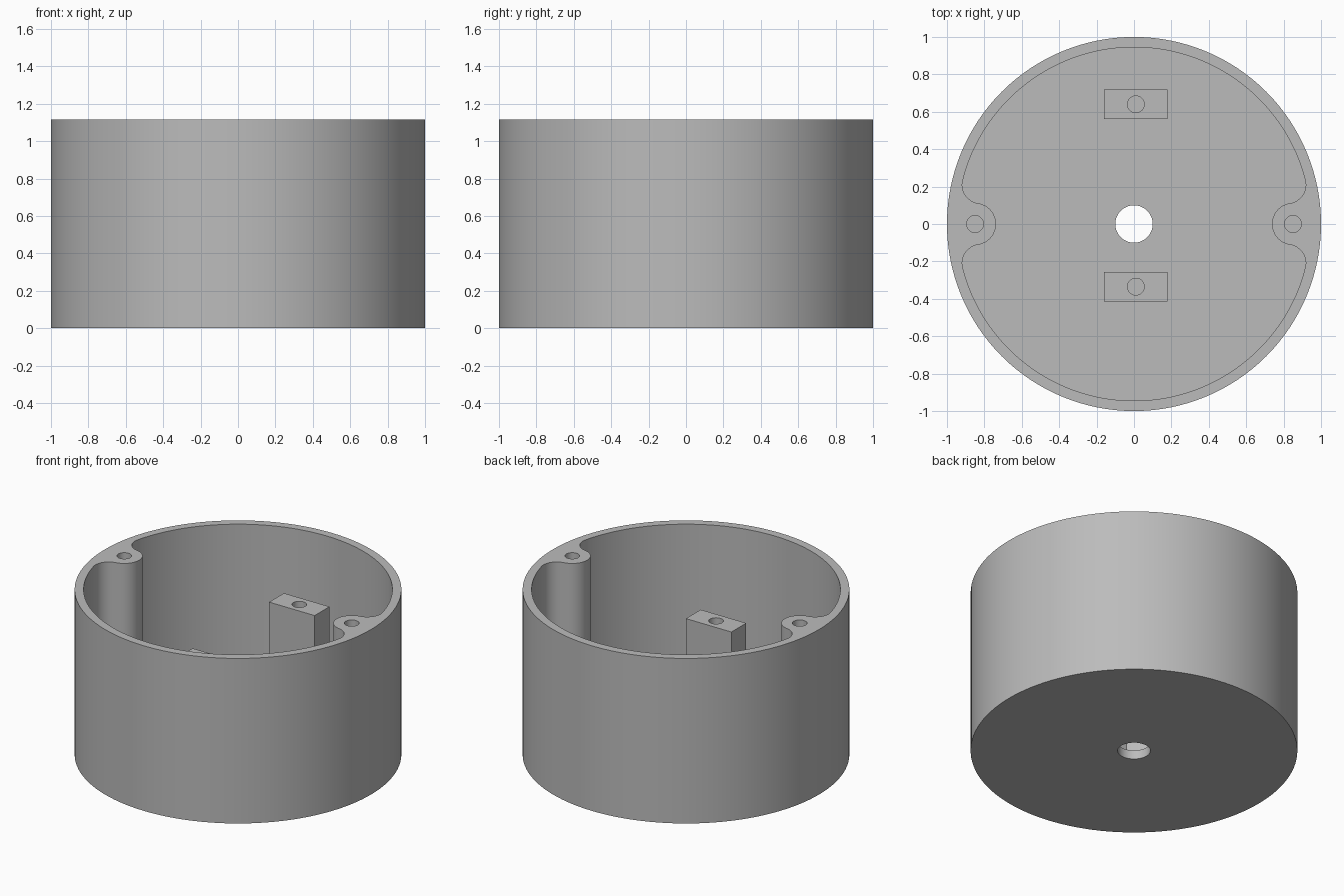
import bpy, bmesh
from math import cos, sin, pi, hypot, atan2, acos, radians

HEIGHT, FLOOR = 1.115, 0.06
INNER_R, BOSS_X, BOSS_R, FILLET_R = 0.945, 0.85, 0.112, 0.1
SCREW_R = 0.045

if "Cube" in bpy.data.objects:
    bpy.data.objects.remove(bpy.data.objects["Cube"], do_unlink=True)

grey = bpy.data.materials.new("matte_grey")
grey.use_nodes = True
colour = (0.5, 0.5, 0.5, 1)
grey.diffuse_color = colour
grey.node_tree.nodes["Principled BSDF"].inputs["Base Color"].default_value = colour


def arc(cx, cy, r, a0, a1, steps):
    return [(cx + r * cos(a0 + (a1 - a0) * i / steps),
             cy + r * sin(a0 + (a1 - a0) * i / steps)) for i in range(steps + 1)]


def circle(cx, cy, r, steps):
    return arc(cx, cy, r, 0, 2 * pi, steps)[:-1]


def prism(name, outline, z0, z1):
    """Extrude a closed outline between two heights."""
    bm = bmesh.new()
    face = bm.faces.new([bm.verts.new((x, y, z0)) for x, y in outline])
    top = bmesh.ops.extrude_face_region(bm, geom=[face])["geom"]
    verts = [v for v in top if isinstance(v, bmesh.types.BMVert)]
    bmesh.ops.translate(bm, verts=verts, vec=(0, 0, z1 - z0))
    bmesh.ops.recalc_face_normals(bm, faces=bm.faces)
    mesh = bpy.data.meshes.new(name)
    bm.to_mesh(mesh)
    bm.free()
    mesh.materials.append(grey)
    obj = bpy.data.objects.new(name, mesh)
    bpy.context.collection.objects.link(obj)
    return obj


def select(obj):
    bpy.ops.object.select_all(action="DESELECT")
    obj.select_set(True)
    bpy.context.view_layer.objects.active = obj


def cut(obj, outline, z0, z1):
    """Subtract an extruded outline and discard the cutter."""
    cutter = prism("cutter", outline, z0, z1)
    cutter.hide_render = True
    mod = obj.modifiers.new("cut", "BOOLEAN")
    mod.operation, mod.solver, mod.object = "DIFFERENCE", "EXACT", cutter
    select(obj)
    bpy.ops.object.modifier_apply(modifier=mod.name)
    bpy.data.objects.remove(cutter, do_unlink=True)


def smooth(obj):
    select(obj)
    bpy.ops.object.shade_smooth_by_angle(angle=radians(30))


# Pocket outline: wall arc, with fillets blending into a screw boss at each side
reach = INNER_R - FILLET_R
gap = BOSS_R + FILLET_R
turn = acos((reach ** 2 + BOSS_X ** 2 - gap ** 2) / (2 * reach * BOSS_X))
fx, fy = reach * cos(turn), reach * sin(turn)
touch = atan2(fy, fx - BOSS_X)

boss = arc(BOSS_X, 0, BOSS_R, 2 * pi - touch, touch, 24)
fillet = arc(fx, fy, FILLET_R, touch - pi, turn, 12)
wall = arc(0, 0, INNER_R, turn, pi - turn, 80)
lower_fillet = [(x, -y) for x, y in reversed(fillet)]
half = boss[1:-1] + fillet[:-1] + wall[:-1]
half = lower_fillet[1:] + half
pocket = half + [(-x, -y) for x, y in half]

# Round housing with its pocket, cable hole and blind screw holes
housing = prism("housing", circle(0, 0, 1, 128), 0, HEIGHT)
cut(housing, pocket, FLOOR, HEIGHT + 0.1)
cut(housing, circle(0, 0, 0.1, 48), -0.1, FLOOR + 0.1)
for side in (-1, 1):
    cut(housing, circle(side * BOSS_X, 0, SCREW_R, 32), HEIGHT - 0.5, HEIGHT + 0.1)
smooth(housing)

# Two mounting posts standing on the floor, each with a blind screw hole
for name, y in (("back_post", 0.64), ("front_post", -0.335)):
    x0, x1, d, top = -0.16, 0.18, 0.079, 0.772
    post = prism(name, [(x0, y - d), (x1, y - d), (x1, y + d), (x0, y + d)], FLOOR, top)
    cut(post, circle(0.01, y, SCREW_R, 32), top - 0.4, top + 0.1)
    smooth(post)
